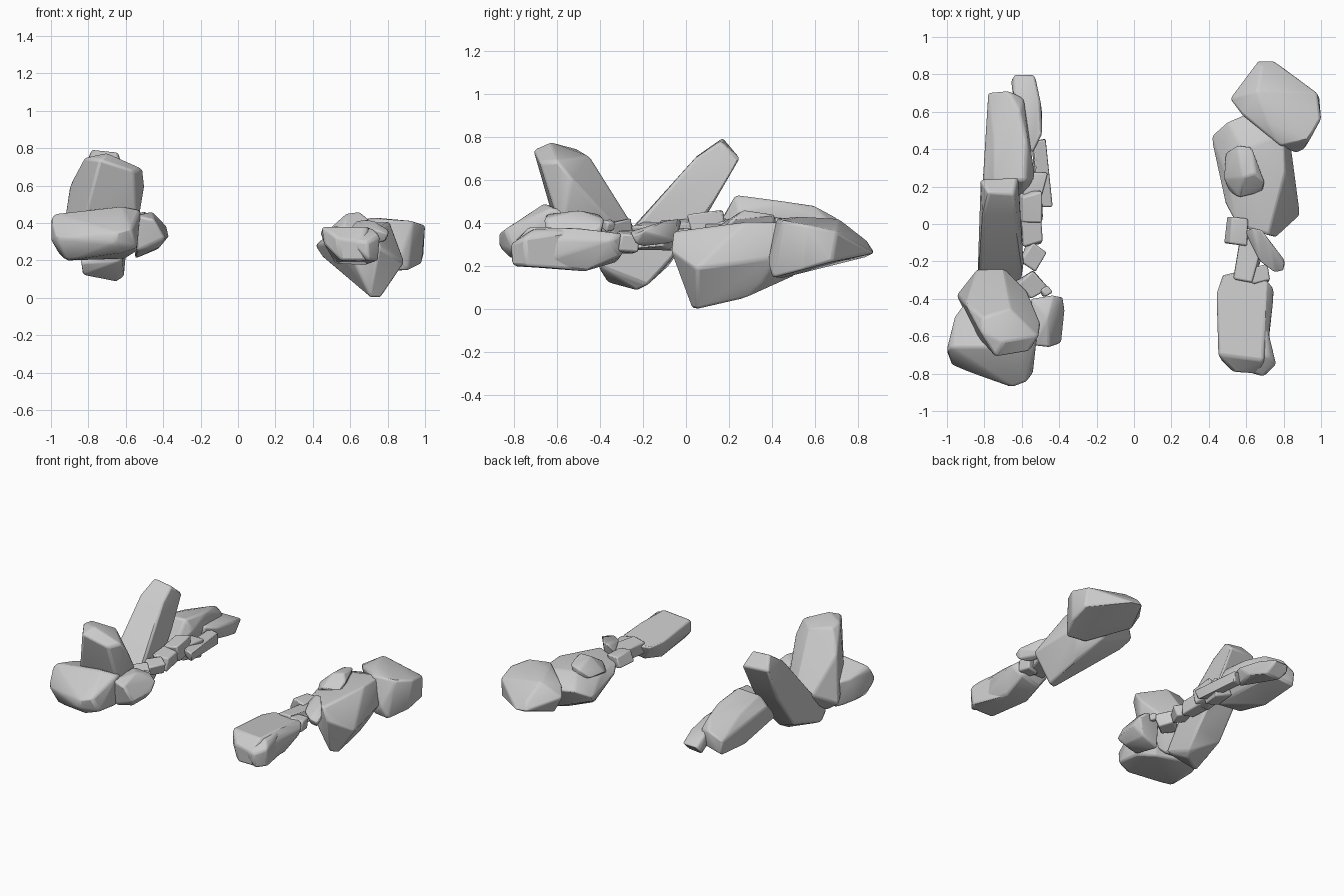
import bpy, bmesh, math, random
from mathutils import Vector, Euler

random.seed(4)


def rock(name, pts, bevel=0.013):
    """Faceted boulder: hull of its corner points with worn edges."""
    bm = bmesh.new()
    for p in pts:
        bm.verts.new(p)
    res = bmesh.ops.convex_hull(bm, input=bm.verts[:])
    loose = {g for g in res["geom_interior"] + res["geom_unused"]
             if isinstance(g, bmesh.types.BMVert) and g.is_valid}
    bmesh.ops.delete(bm, geom=list(loose), context='VERTS')
    bmesh.ops.dissolve_limit(bm, angle_limit=math.radians(7),
                             verts=bm.verts[:], edges=bm.edges[:])
    bmesh.ops.recalc_face_normals(bm, faces=bm.faces[:])
    me = bpy.data.meshes.new(name)
    bm.to_mesh(me)
    bm.free()
    ob = bpy.data.objects.new(name, me)
    bpy.context.collection.objects.link(ob)
    m = ob.modifiers.new("worn_edges", 'BEVEL')
    m.width = bevel
    m.segments = 2
    m.limit_method = 'ANGLE'
    m.angle_limit = math.radians(20)
    bpy.ops.object.select_all(action='DESELECT')
    ob.select_set(True)
    bpy.context.view_layer.objects.active = ob
    bpy.ops.object.shade_smooth_by_angle(angle=math.radians(35))
    return ob


def stone(name, centre, size, rot=(0, 0, 0)):
    """Small chipped block with jittered corners."""
    e = Euler([math.radians(a) for a in rot])
    pts = []
    for sx in (-1, 1):
        for sy in (-1, 1):
            for sz in (-1, 1):
                v = Vector([s * d / 2 * random.uniform(0.7, 1.1)
                            for s, d in zip((sx, sy, sz), size)])
                v.rotate(e)
                pts.append(Vector(centre) + v)
    return rock(name, pts, 0.009)


# Left row: low front boulder
rock("left_front_boulder", [
    (-1.0, -.67, .42), (-1.0, -.68, .31), (-.97, -.76, .32), (-.92, -.72, .20),
    (-.65, -.87, .35), (-.66, -.87, .29), (-.57, -.84, .37), (-.54, -.80, .27),
    (-.96, -.50, .41), (-.90, -.42, .40), (-.90, -.42, .22), (-.52, -.62, .47),
    (-.62, -.66, .49), (-.98, -.66, .45), (-.56, -.45, .42), (-.60, -.50, .21),
    (-.96, -.55, .24), (-.64, -.82, .24), (-.54, -.62, .25)])

# Left row: upright slab leaning forward
rock("left_front_slab", [
    (-.82, -.58, .75), (-.70, -.63, .775), (-.51, -.60, .69), (-.74, -.71, .74),
    (-.56, -.68, .68), (-.81, -.50, .74), (-.66, -.45, .71), (-.50, -.53, .60),
    (-.90, -.43, .60), (-.95, -.38, .27), (-.84, -.24, .36), (-.70, -.23, .36),
    (-.57, -.36, .42), (-.54, -.58, .36), (-.84, -.60, .36), (-.72, -.25, .24),
    (-.85, -.40, .20), (-.64, -.45, .22)])

# Left row: tall slab leaning backward
rock("left_tall_slab", [
    (-.78, .17, .795), (-.64, .16, .78), (-.82, .24, .71), (-.62, .25, .70),
    (-.81, .05, .71), (-.63, .05, .71), (-.83, -.22, .40), (-.59, -.22, .40),
    (-.84, -.40, .19), (-.62, -.41, .20), (-.83, -.36, .12), (-.65, -.23, .085),
    (-.61, -.18, .11), (-.80, -.08, .20), (-.60, -.07, .23), (-.80, .11, .46),
    (-.61, .11, .46)])

# Left row: back boulder and its neighbour
rock("left_back_boulder", [
    (-.81, .23, .45), (-.75, .23, .52), (-.58, .23, .53), (-.53, .25, .45),
    (-.75, .45, .47), (-.61, .60, .48), (-.57, .45, .50), (-.78, .70, .37),
    (-.67, .71, .42), (-.59, .67, .40), (-.77, .70, .27), (-.60, .68, .30),
    (-.76, .42, .24), (-.62, .35, .29), (-.80, .12, .34), (-.60, .12, .32)])
rock("left_back_ledge", [
    (-.66, .77, .29), (-.64, .80, .33), (-.53, .80, .33), (-.50, .66, .37),
    (-.49, .58, .30), (-.49, .48, .40), (-.54, .38, .43), (-.60, .40, .42),
    (-.63, .72, .25), (-.52, .72, .26), (-.55, .40, .31), (-.64, .68, .40)])

# Left row: inner boulder and chips
rock("left_inner_boulder", [
    (-.55, -.40, .44), (-.43, -.38, .42), (-.38, -.39, .38), (-.37, -.45, .33),
    (-.39, -.64, .32), (-.45, -.66, .42), (-.54, -.65, .44), (-.46, -.50, .46),
    (-.42, -.60, .27), (-.54, -.62, .25), (-.55, -.42, .21), (-.43, -.42, .26)], 0.012)
for i, (c, s, r) in enumerate([
        ((-.55, -.33, .36), (.12, .13, .10), (10, 0, 40)),
        ((-.47, -.36, .39), (.05, .05, .05), (0, 20, 30)),
        ((-.54, -.17, .36), (.11, .13, .09), (0, 10, -30)),
        ((-.55, -.02, .36), (.11, .18, .11), (5, 0, 5)),
        ((-.55, .09, .385), (.13, .18, .13), (12, 0, 0)),
        ((-.54, .20, .35), (.12, .17, .13), (0, 8, -10)),
        ((-.495, .27, .35), (.08, .34, .09), (0, 10, 4))]):
    stone(f"left_chip_{i + 1}", c, s, r)

# Right row: front boulder (body plus wider toe)
rock("right_front_boulder", [
    (.44, -.36, .35), (.47, -.27, .34), (.55, -.25, .34), (.71, -.30, .35),
    (.75, -.35, .32), (.45, -.70, .38), (.69, -.73, .38), (.70, -.50, .375),
    (.71, -.73, .33), (.66, -.80, .30), (.53, -.79, .32), (.46, -.72, .29),
    (.68, -.79, .20), (.55, -.79, .20), (.71, -.72, .20), (.69, -.47, .175),
    (.52, -.47, .185), (.55, -.32, .22), (.70, -.30, .25)])
rock("right_front_toe", [
    (.60, -.71, .375), (.72, -.71, .37), (.76, -.75, .33), (.69, -.815, .30),
    (.60, -.79, .30), (.70, -.81, .20), (.75, -.74, .20), (.70, -.50, .37),
    (.69, -.50, .18), (.60, -.60, .19)])

# Right row: keel-shaped middle boulder
rock("right_middle_boulder", [
    (.41, .47, .28), (.50, .55, .33), (.62, .60, .33), (.75, .56, .35),
    (.80, .48, .40), (.81, .28, .405), (.72, -.06, .36), (.76, -.07, .27),
    (.89, .05, .19), (.84, .42, .24), (.55, -.01, .33), (.49, .10, .30),
    (.48, .30, .34), (.58, .40, .40), (.45, .40, .22), (.71, .03, 0),
    (.76, .05, 0), (.76, .29, .055), (.79, .35, .12), (.70, .50, .15),
    (.53, .08, .24)])

# Right row: back boulder
rock("right_back_boulder", [
    (.51, .67, .33), (.57, .59, .37), (.66, .87, .27), (.75, .87, .26),
    (.68, .84, .32), (.98, .70, .36), (1.0, .56, .39), (.94, .45, .41),
    (.78, .42, .42), (.72, .54, .43), (.66, .71, .42), (.99, .68, .22),
    (.98, .54, .18), (.91, .40, .145), (.87, .38, .22), (.78, .43, .14),
    (.58, .66, .21), (.70, .83, .24)])

# Right row: slab resting on top and connecting chips
rock("right_top_slab", [
    (.48, .24, .36), (.49, .38, .37), (.55, .42, .42), (.63, .41, .44),
    (.65, .27, .46), (.70, .22, .42), (.69, .17, .37), (.56, .14, .38),
    (.51, .17, .32), (.58, .25, .45), (.60, .40, .32)], 0.01)
rock("right_long_chip", [
    (.59, -.04, .36), (.63, -.02, .41), (.68, -.03, .42), (.73, -.10, .41),
    (.81, -.20, .36), (.80, -.25, .34), (.75, -.26, .36), (.67, -.20, .37),
    (.79, -.23, .30), (.72, -.20, .29), (.68, -.05, .31)], 0.009)
for i, (c, s, r) in enumerate([
        ((.55, -.04, .33), (.11, .14, .10), (0, 10, -5)),
        ((.61, -.19, .32), (.14, .25, .10), (0, -8, -12)),
        ((.67, -.27, .31), (.10, .10, .10), (0, 0, 10))]):
    stone(f"right_chip_{i + 1}", c, s, r)
